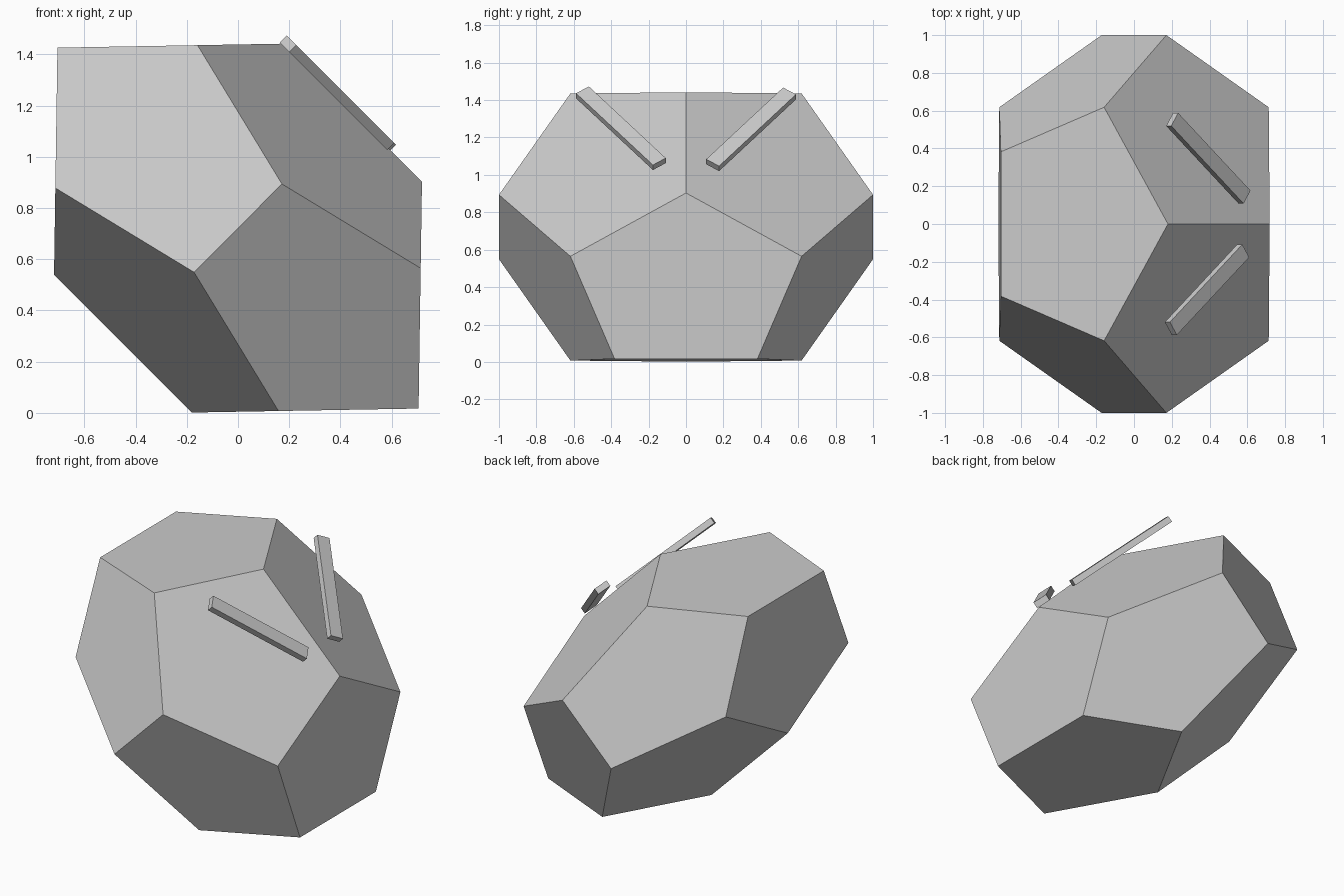
import bpy, bmesh, math
from mathutils import Vector, Matrix

if "Cube" in bpy.data.objects:
    bpy.data.objects.remove(bpy.data.objects["Cube"])

CENTRE = Vector((0, 0, 0.7215))
U = Vector((0.449, 0, 0.451))      # squashed axis, tilted 45 degrees
W = Vector((0.705, 0, -0.7045))    # full length axis
Y = Vector((0, 1, 0))
G = (math.sqrt(5) - 1) / 2         # golden ratio conjugate


def finish(bm, name):
    bmesh.ops.recalc_face_normals(bm, faces=bm.faces)
    mesh = bpy.data.meshes.new(name)
    bm.to_mesh(mesh)
    bm.free()
    obj = bpy.data.objects.new(name, mesh)
    bpy.context.collection.objects.link(obj)
    return obj


# Body: flattened, tilted dodecahedron (hull of its 20 corners)
signs = (-1, 1)
corners = [(a * G, b * G, c * G) for a in signs for b in signs for c in signs]
for a in signs:
    for b in signs:
        corners += [(a * G * G, b, 0), (0, a * G * G, b), (b, 0, a * G * G)]
bm = bmesh.new()
for u, y, w in corners:
    bm.verts.new(CENTRE + U * u + Y * y + W * w)
bmesh.ops.convex_hull(bm, input=bm.verts)
bmesh.ops.dissolve_limit(bm, angle_limit=math.radians(2), verts=bm.verts, edges=bm.edges)
finish(bm, "faceted_body")


# Bars: slim boxes lying in the tilted plane, converging towards the middle
def bar(name, side, centre):
    normal = Vector((1, 0, 1)).normalized()
    along = Vector((0.383, -0.411 * side, -0.383)).normalized()
    across = normal.cross(along)
    rot = Matrix((along, across, normal)).transposed().to_4x4()
    bm = bmesh.new()
    bmesh.ops.create_cube(bm, size=1)
    bmesh.ops.scale(bm, vec=(0.68, 0.086, 0.038), verts=bm.verts)
    pos = Vector(centre) - normal * 0.019
    bmesh.ops.transform(bm, matrix=Matrix.Translation(pos) @ rot, verts=bm.verts)
    finish(bm, name)


bar("front_bar", -1, (0.400, -0.348, 1.263))
bar("back_bar", 1, (0.407, 0.348, 1.257))
